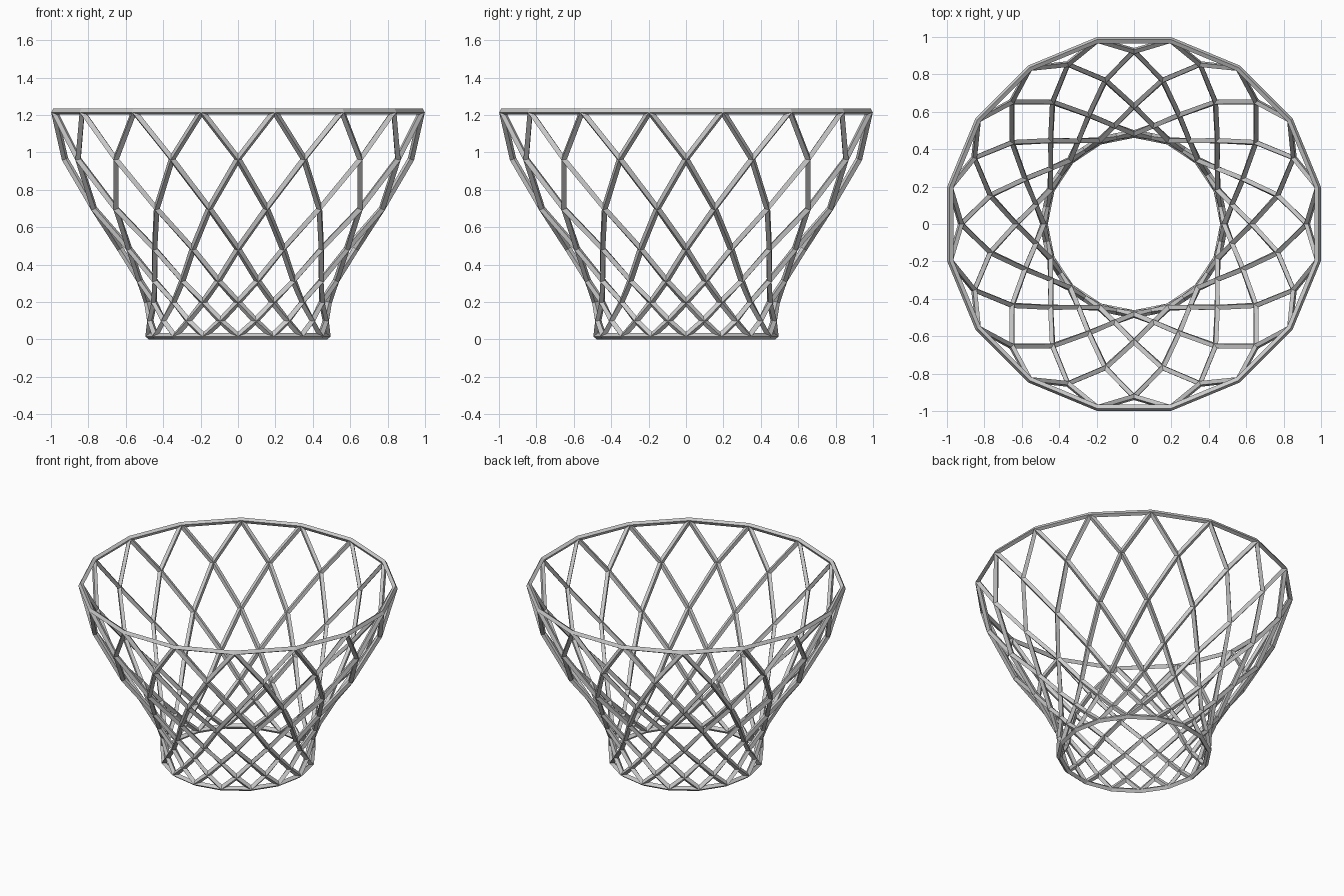
import bpy, math

if "Cube" in bpy.data.objects:
    bpy.data.objects.remove(bpy.data.objects["Cube"])

N = 16
# (radius, height) of each node level, bottom to top
LEVELS = [(0.478, 0.017), (0.478, 0.10), (0.485, 0.20), (0.535, 0.315),
          (0.63, 0.485), (0.785, 0.70), (0.925, 0.965), (1.002, 1.219)]


def vid(level, k):
    return level * N + k % N


# Lattice nodes: every other level is turned by half a step
verts = []
for i, (r, z) in enumerate(LEVELS):
    for k in range(N):
        a = math.tau * (k + 0.5 * (i % 2)) / N
        verts.append((r * math.cos(a), r * math.sin(a), z))

faces = []
top = len(LEVELS) - 1
for k in range(N):
    # Triangles along the bottom and top rings
    faces.append((vid(0, k), vid(0, k + 1), vid(1, k)))
    faces.append((vid(top, k), vid(top - 1, k + 1), vid(top, k + 1))[::-1])
    faces[-1] = (vid(top - 1, k + 1), vid(top, k + 1), vid(top, k))
    # Diamonds between
    for i in range(1, top):
        s = i % 2
        left, right = vid(i, k), vid(i, k + 1)
        mid = k + s
        faces.append((left, vid(i - 1, mid), right, vid(i + 1, mid)))

mesh = bpy.data.meshes.new("lattice_basket")
mesh.from_pydata(verts, [], faces)
basket = bpy.data.objects.new("lattice_basket", mesh)
bpy.context.collection.objects.link(basket)

# Turn the diamond net into bars
wire = basket.modifiers.new("bars", 'WIREFRAME')
wire.thickness = 0.035
wire.use_boundary = True
wire.use_replace = True
wire.use_even_offset = True
